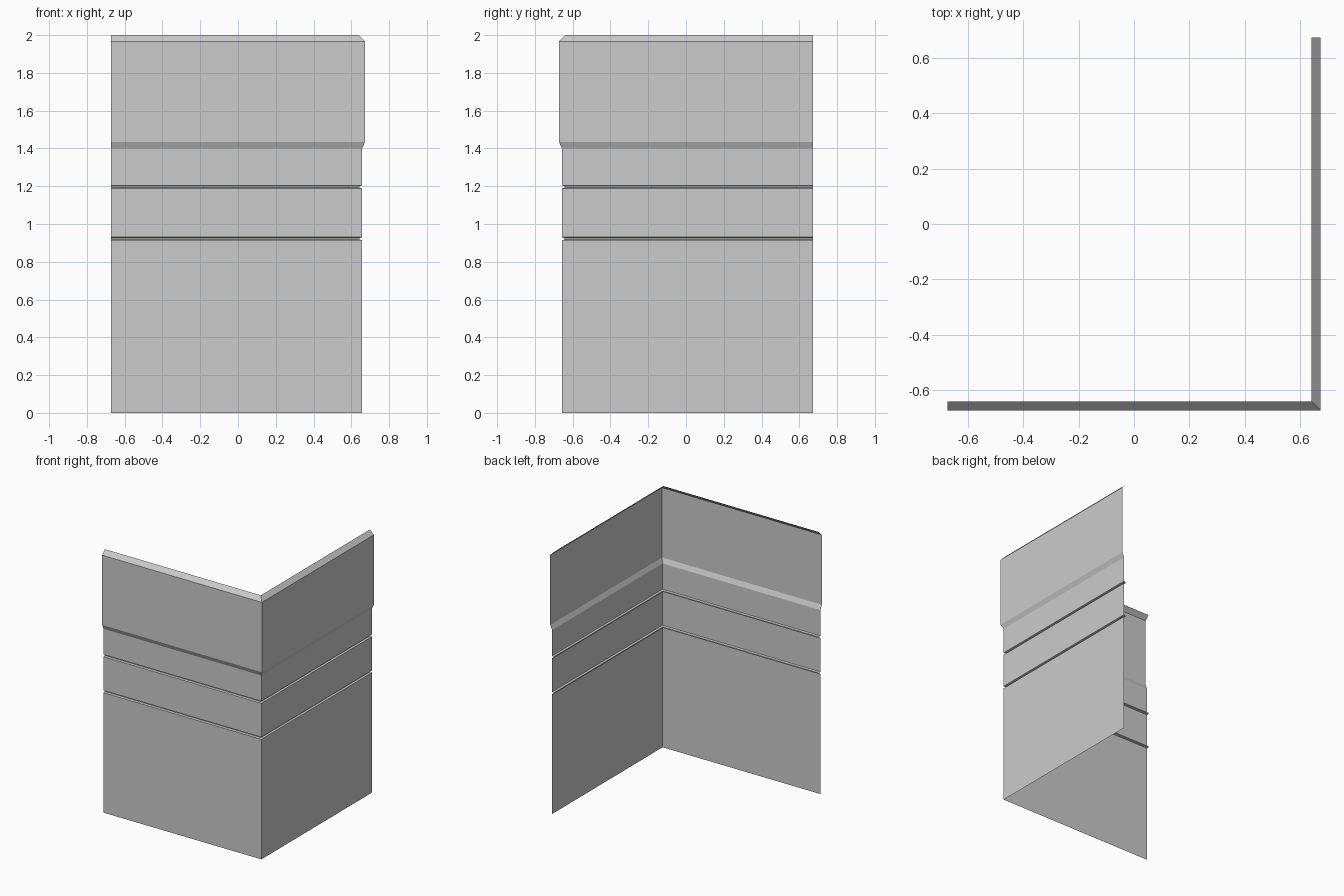
import bpy
import bmesh

cube = bpy.data.objects.get("Cube")
if cube:
    bpy.data.objects.remove(cube, do_unlink=True)

END = 0.673      # free end of each wall
BODY = 0.657     # wall face distance from the centre
GROOVE = 0.643   # bottom of the grooves


def groove(z):
    """Profile points of one narrow horizontal groove centred on z."""
    return [(BODY, z - 0.008), (GROOVE, z - 0.004),
            (GROOVE, z + 0.004), (BODY, z + 0.008)]


# Vertical profile: plain wall, two grooves, projecting band, sloped top
profile = [(BODY, 0), *groove(0.922), *groove(1.196),
           (BODY, 1.40), (END, 1.435), (END, 1.967), (0.641, 2.0)]

# Sweep the profile round the mitred corner as an open sheet
bm = bmesh.new()
rows = [[bm.verts.new(p) for p in ((-END, -d, z), (d, -d, z), (d, END, z))]
        for d, z in profile]
for low, high in zip(rows, rows[1:]):
    for i in range(2):
        bm.faces.new((low[i], low[i + 1], high[i + 1], high[i]))

mesh = bpy.data.meshes.new("corner_wall")
bm.to_mesh(mesh)
bm.free()
wall = bpy.data.objects.new("corner_wall", mesh)
bpy.context.collection.objects.link(wall)

# Plain grey finish
grey = bpy.data.materials.new("light_grey")
grey.use_nodes = True
colour = (0.6, 0.6, 0.6, 1)
grey.diffuse_color = colour
grey.node_tree.nodes["Principled BSDF"].inputs["Base Color"].default_value = colour
mesh.materials.append(grey)
